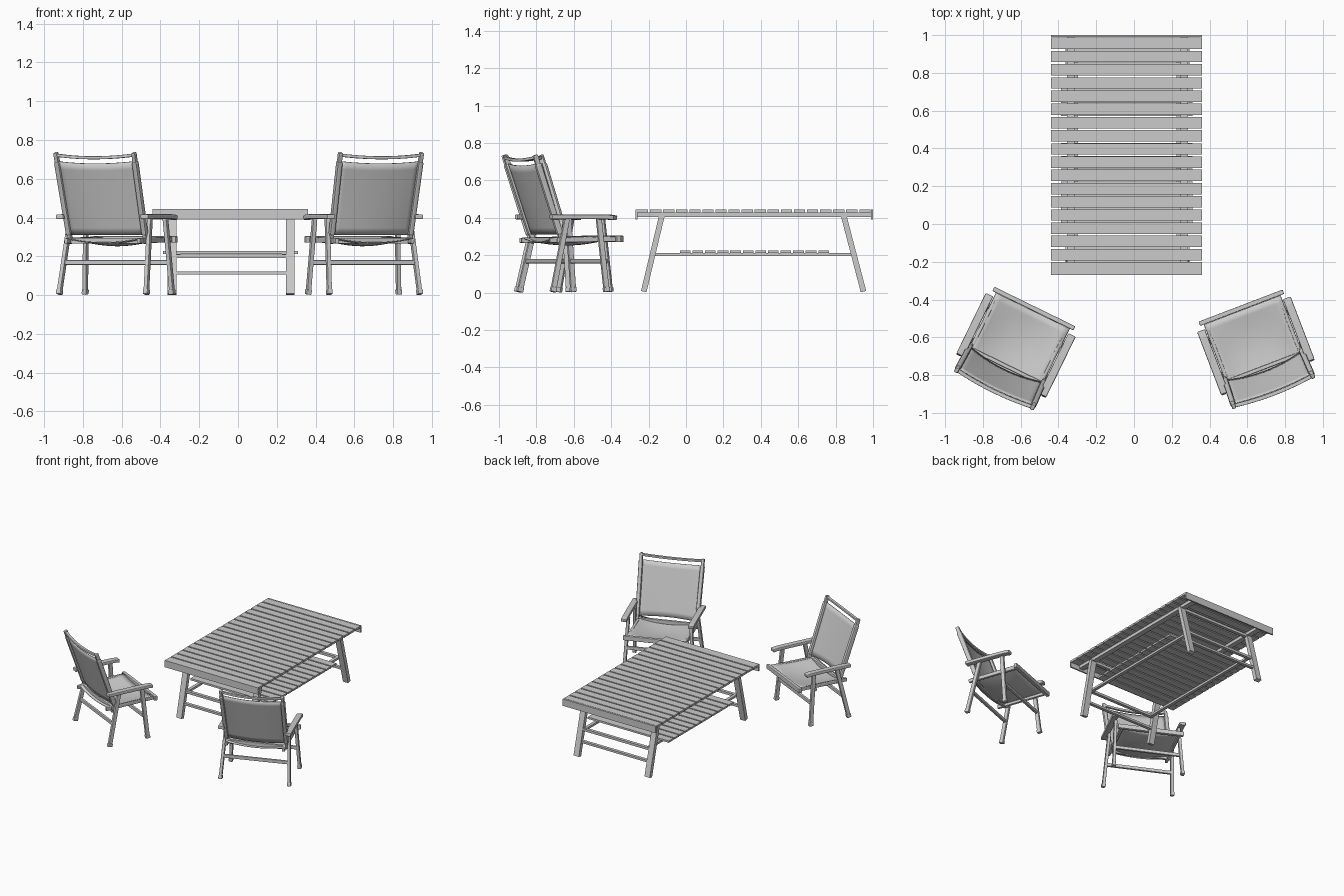
import bpy, math
from mathutils import Vector, Matrix

if "Cube" in bpy.data.objects:
    bpy.data.objects.remove(bpy.data.objects["Cube"])


def add_object(name, verts, faces, mat, bevel=0.0, thick=0.0):
    me = bpy.data.meshes.new(name)
    me.from_pydata(verts, [], faces)
    ob = bpy.data.objects.new(name, me)
    bpy.context.collection.objects.link(ob)
    ob.matrix_world = mat
    if thick:
        m = ob.modifiers.new("thickness", 'SOLIDIFY')
        m.thickness, m.offset = thick, 0
        me.shade_smooth()
    if bevel:
        m = ob.modifiers.new("edges", 'BEVEL')
        m.width, m.segments = bevel, 2
    return ob


def sweep(name, pts, w, d, mat=Matrix(), side=(1, 0, 0), bevel=0.0):
    """Rectangular bar along a path: w measured along side, d across it."""
    pts = [Vector(p) for p in pts]
    verts, faces, n = [], [], len(pts)
    for i, p in enumerate(pts):
        axis = (pts[min(i + 1, n - 1)] - pts[max(i - 1, 0)]).normalized()
        s = Vector(side)
        s = (s - axis * s.dot(axis)).normalized()
        t = axis.cross(s)
        verts += [p + s * a * w / 2 + t * b * d / 2
                  for a, b in ((-1, -1), (1, -1), (1, 1), (-1, 1))]
        if i:
            k = 4 * i
            faces += [(k - 4 + j, k - 4 + (j + 1) % 4, k + (j + 1) % 4, k + j)
                      for j in range(4)]
    k = 4 * n - 4
    faces += [(3, 2, 1, 0), (k, k + 1, k + 2, k + 3)]
    return add_object(name, verts, faces, mat, bevel)


def box(name, x0, x1, y0, y1, z0, z1):
    ym = (y0 + y1) / 2
    return sweep(name, [(x0, ym, (z0 + z1) / 2), (x1, ym, (z0 + z1) / 2)],
                 y1 - y0, z1 - z0, side=(0, 1, 0))


def cloth(name, f, mat, nu=12, nv=10):
    """Sheet of fabric from f(s, t), with s in -1..1 and t in 0..1."""
    verts = [f(-1 + 2 * i / nu, j / nv) for j in range(nv + 1) for i in range(nu + 1)]
    r = nu + 1
    faces = [(j * r + i, j * r + i + 1, (j + 1) * r + i + 1, (j + 1) * r + i)
             for j in range(nv) for i in range(nu)]
    return add_object(name, verts, faces, mat, thick=0.005)


# --- table ---
CX = -0.035
for i in range(18):
    y = -0.262 + i * 0.0699
    box("table_top_slat", -0.44, 0.36, y, y + 0.06, 0.427, 0.443)
for i in range(12):
    y = -0.033 + i * 0.0673
    box("shelf_slat", -0.387, 0.31, y, y + 0.057, 0.212, 0.226)
box("front_apron", -0.44, 0.36, -0.271, -0.26, 0.39, 0.443)
box("back_apron", -0.44, 0.36, 0.989, 1.0, 0.39, 0.443)
for s in (-1, 1):
    x = CX + s * 0.273
    box("shelf_rail", x - 0.012, x + 0.012, -0.17, 0.895, 0.196, 0.212)
    xt = CX + s * 0.30
    box("top_rail", xt - 0.02, xt + 0.02, -0.26, 0.989, 0.404, 0.427)
    for yt, yb in ((-0.128, -0.226), (0.842, 0.949)):
        sweep("table_leg", [(CX + s * 0.305, yt, 0.415), (CX + s * 0.305, yb, 0.005)],
              0.045, 0.03)
for yt, yb in ((-0.128, -0.226), (0.842, 0.949)):
    for z, h in ((0.113, 0.016), (0.199, 0.018), (0.405, 0.02)):
        y = yb + (yt - yb) * z / 0.41
        box("table_cross_bar", CX - 0.30, CX + 0.30, y - 0.012, y + 0.012, z - h / 2, z + h / 2)


# --- folding armchair, local y forward, origin under the seat front bar ---
def chair(m):
    post_low, post_top = Vector((0.216, -0.325, 0.265)), Vector((0.224, -0.487, 0.735))

    def post(z):
        return post_low.lerp(post_top, (z - post_low.z) / (post_top.z - post_low.z))

    def flip(p, s):
        return (p[0] * s, p[1], p[2])

    for s in (-1, 1):
        # legs and feet, splayed from under the arms
        for nm, top, foot in (("front_leg", (0.228, -0.124, 0.395), (0.25, -0.087, 0.0)),
                              ("back_leg", (0.228, -0.306, 0.395), (0.25, -0.395, 0.0))):
            a, b = Vector(flip(top, s)), Vector(flip(foot, s))
            sweep(nm, [a, b.lerp(a, 0.01)], 0.022, 0.029, m, bevel=0.004)
            sweep("foot_cap", [b.lerp(a, 0.075), b.lerp(a, 0.008)], 0.028, 0.034, m, bevel=0.005)
        # armrest with a dropped front tip
        sweep("armrest", [(s * 0.243, y, z) for y, z in
                          ((-0.405, 0.404), (-0.2, 0.405), (-0.085, 0.404), (-0.05, 0.399))],
              0.044, 0.025, m, bevel=0.006)
        sweep("seat_side_rail", [(s * 0.208, -0.015, 0.286), (s * 0.208, -0.40, 0.279)],
              0.02, 0.026, m, bevel=0.004)
        sweep("back_post", [flip(post_low, s), flip(post_top, s)], 0.022, 0.028, m, bevel=0.006)
        sweep("back_sleeve", [flip(post(0.31), s), flip(post(0.69), s)], 0.03, 0.036, m, bevel=0.01)
    # cross bars
    sweep("seat_front_bar", [(-0.238, -0.012, 0.287), (0.238, -0.012, 0.287)],
          0.024, 0.034, m, side=(0, 1, 0), bevel=0.004)
    sweep("seat_back_bar", [(-0.225, -0.35, 0.28), (0.225, -0.35, 0.28)],
          0.02, 0.03, m, side=(0, 1, 0), bevel=0.004)
    for nm, y in (("front_stretcher", -0.103), ("back_stretcher", -0.358)):
        sweep(nm, [(-0.24, y, 0.168), (0.24, y, 0.168)], 0.018, 0.025, m,
              side=(0, 1, 0), bevel=0.004)
    p = post(0.722)
    sweep("top_back_bar", [(p.x * k / 5, p.y - 0.016 * (1 - (k / 5) ** 2),
                            p.z - 0.014 * (1 - (k / 5) ** 2)) for k in range(-5, 6)],
          0.02, 0.016, m, side=(0, 1, 0), bevel=0.003)

    # fabric
    def back(s, t):
        p = post(0.31 + 0.38 * t - 0.012 * (1 - s * s) * t)
        return (p.x * s, p.y - 0.03 * (1 - s * s) * (1 - 0.4 * t), p.z)

    def seat(s, t):
        sag = (1 - s * s) * (0.022 + 0.02 * math.sin(math.pi * t))
        return (0.216 * s, -0.025 - 0.36 * t, 0.30 - 0.008 * t - sag)

    cloth("back_fabric", back, m)
    cloth("seat_fabric", seat, m)


for x, y, deg in ((0.564, -0.432, 20.9), (-0.525, -0.437, -26)):
    chair(Matrix.Translation((x, y, 0)) @ Matrix.Rotation(math.radians(deg), 4, 'Z'))
